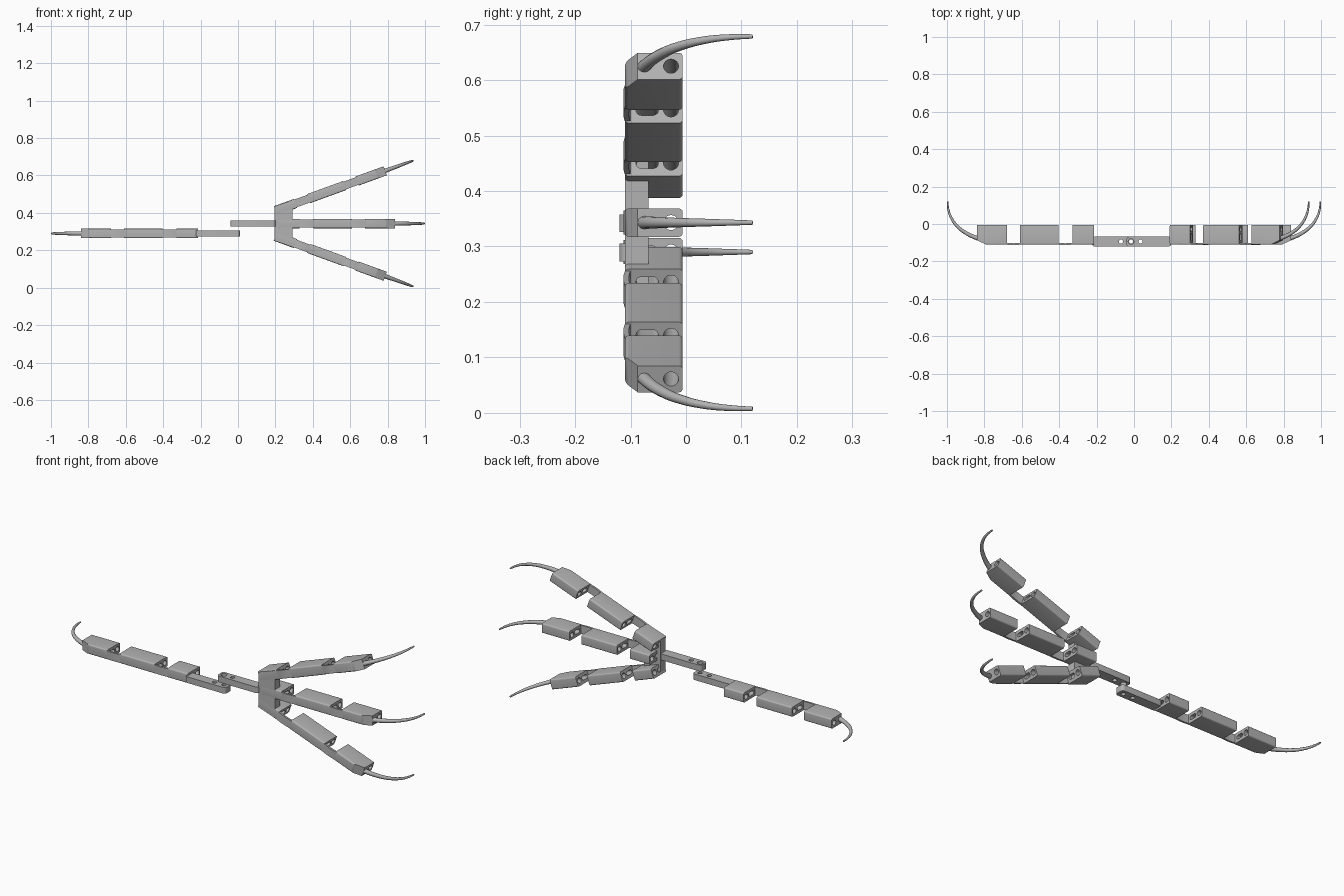
import bpy, bmesh, math
from mathutils import Matrix, Vector

if "Cube" in bpy.data.objects:
    bpy.data.objects.remove(bpy.data.objects["Cube"])

grey = bpy.data.materials.new("plain grey")
grey.use_nodes = True
grey.diffuse_color = (0.45, 0.45, 0.45, 1)
grey.node_tree.nodes["Principled BSDF"].inputs["Base Color"].default_value = grey.diffuse_color

FRONT, BACK = -0.11, -0.006      # finger depth
HALF = 0.0255                    # half of a finger's thickness
BLOCKS = {"base": (0.215, 0.33), "middle": (0.405, 0.61), "tip": (0.68, 0.84)}


def along(axis):
    """Edge filter: keeps the edges parallel to an axis."""
    def test(e):
        d = (e.verts[1].co - e.verts[0].co).normalized()
        return abs(d[axis]) > 0.99
    return test


def prism(name, outline, low, high, radius=0, edges=None):
    """Extrude an xy outline from low to high in z, rounding chosen edges."""
    bm = bmesh.new()
    face = bm.faces.new([bm.verts.new((x, y, low)) for x, y in outline])
    top = bmesh.ops.extrude_face_region(bm, geom=[face])["geom"]
    verts = [v for v in top if isinstance(v, bmesh.types.BMVert)]
    bmesh.ops.translate(bm, verts=verts, vec=(0, 0, high - low))
    if radius:
        bmesh.ops.bevel(bm, geom=[e for e in bm.edges if edges(e)], offset=radius,
                        segments=5, profile=0.5, affect='EDGES')
    bmesh.ops.recalc_face_normals(bm, faces=bm.faces)
    mesh = bpy.data.meshes.new(name)
    bm.to_mesh(mesh)
    bm.free()
    ob = bpy.data.objects.new(name, mesh)
    bpy.context.collection.objects.link(ob)
    return ob


def rect(x0, x1, y0, y1):
    return [(x0, y0), (x1, y0), (x1, y1), (x0, y1)]


def rod(centre, radius, length, matrix=Matrix()):
    """Round cutter, upright unless turned by a matrix."""
    ring = [(radius * math.cos(a * math.tau / 24), radius * math.sin(a * math.tau / 24))
            for a in range(24)]
    ob = prism("cutter", ring, -length / 2, length / 2)
    ob.data.transform(Matrix.Translation(centre) @ matrix)
    return ob


def cut(ob, cutters):
    for cutter in cutters:
        cutter.hide_render = True
        mod = ob.modifiers.new("hole", 'BOOLEAN')
        mod.operation = 'DIFFERENCE'
        mod.solver = 'EXACT'
        mod.object = cutter
        bpy.context.view_layer.objects.active = ob
        bpy.ops.object.modifier_apply(modifier=mod.name)
        bpy.data.objects.remove(cutter)


def finish(ob, matrix=Matrix()):
    """Place the mesh, colour it and smooth its rounded faces."""
    ob.data.transform(matrix)
    if matrix.determinant() < 0:
        ob.data.flip_normals()
    ob.data.materials.clear()
    ob.data.materials.append(grey)
    bpy.ops.object.select_all(action='DESELECT')
    ob.select_set(True)
    bpy.context.view_layer.objects.active = ob
    bpy.ops.object.shade_smooth_by_angle(angle=math.radians(35))


def make_claw(name):
    """Tapered talon sweeping out and back."""
    path = [(0.80, -0.086), (0.845, -0.073), (0.90, -0.047), (0.945, -0.012),
            (0.978, 0.035), (0.993, 0.08), (0.997, 0.12)]
    curve = bpy.data.curves.new(name, 'CURVE')
    curve.dimensions = '3D'
    curve.bevel_depth = 0.013
    curve.bevel_resolution = 4
    curve.use_fill_caps = True
    spline = curve.splines.new('BEZIER')
    spline.bezier_points.add(len(path) - 1)
    for i, (p, (x, y)) in enumerate(zip(spline.bezier_points, path)):
        p.co = (x, y, 0)
        p.handle_left_type = p.handle_right_type = 'AUTO'
        p.radius = 1 - 0.7 * i / (len(path) - 1)
    temp = bpy.data.objects.new("claw_path", curve)
    bpy.context.collection.objects.link(temp)
    deps = bpy.context.evaluated_depsgraph_get()
    mesh = bpy.data.meshes.new_from_object(temp.evaluated_get(deps))
    bpy.data.objects.remove(temp)
    ob = bpy.data.objects.new(name, mesh)
    bpy.context.collection.objects.link(ob)
    return ob


def make_finger(name, matrix):
    sideways = Matrix.Rotation(math.pi / 2, 4, 'Y')
    # three hollow blocks
    for part, (s0, s1) in BLOCKS.items():
        outline = rect(s0, s1, FRONT, BACK)
        slot_end = s1 + 0.02
        if part == "tip":
            outline[1:2] = [(s1 - 0.05, FRONT), (s1, -0.087)]
            slot_end = s1 - 0.08
        ob = prism(f"{name}_{part}_block", outline, -HALF, HALF, 0.007, along(0))
        slot = prism("cutter", rect(s0 - 0.02, slot_end, -0.09, -0.05),
                     -0.0105, 0.0105, 0.0095, along(0))
        hole = rod(((s0 + s1) / 2, -0.027, 0), 0.0135, 0.4, sideways)
        cut(ob, [slot, hole])
        finish(ob, matrix)
    # thin flexible straps joining the blocks
    ends = list(BLOCKS.values())
    for i in range(2):
        a, b = ends[i][1] - 0.01, ends[i + 1][0] + 0.01
        steps = [k / 8 for k in range(9)]
        front = [(a + (b - a) * t, FRONT + 0.001 - 0.004 * math.sin(math.pi * t)) for t in steps]
        outline = front + [(x, y + 0.01) for x, y in reversed(front)]
        finish(prism(f"{name}_strap_{i + 1}", outline, -HALF + 0.004, HALF - 0.004), matrix)
    finish(make_claw(f"{name}_claw"), matrix)


# three fingers fanned out from the palm and one opposing finger
MID_Z, THUMB_Z = 0.343, 0.29
make_finger("middle_finger", Matrix.Translation((0, 0, MID_Z)))
for name, side in (("upper_finger", 1), ("lower_finger", -1)):
    turn = Matrix.Rotation(-side * math.radians(20), 4, 'Y')
    end = Matrix.Translation((0.787, 0, MID_Z + side * 0.282))
    make_finger(name, end @ turn @ Matrix.Translation((-0.84, 0, 0)))
make_finger("opposing_finger", Matrix.Translation((0, 0, THUMB_Z)) @ Matrix.Diagonal((-1, 1, 1, 1)))

# palm plate whose ends follow the slant of the outer fingers
half_palm = [(0.195, 0.092), (0.292, 0.125)]
outline = [(x, MID_Z + h) for x, h in half_palm] + [(x, MID_Z - h) for x, h in reversed(half_palm)]
finish(prism("palm", outline, 0.068, -FRONT), Matrix.Rotation(math.pi / 2, 4, 'X'))

# two overlapping arms with bolt holes
for name, x0, x1, z, holes in (
        ("palm_arm", -0.04, 0.2, 0.342, ((-0.016, 0.015), (0.035, 0.011))),
        ("opposing_arm", -0.225, 0.01, 0.289, ((-0.016, 0.011), (-0.07, 0.011)))):
    ob = prism(name, rect(x0, x1, -0.12, -0.068), z - 0.016, z + 0.016, 0.014, along(2))
    cut(ob, [rod((x, -0.094, z), r, 0.1) for x, r in holes])
    finish(ob)
